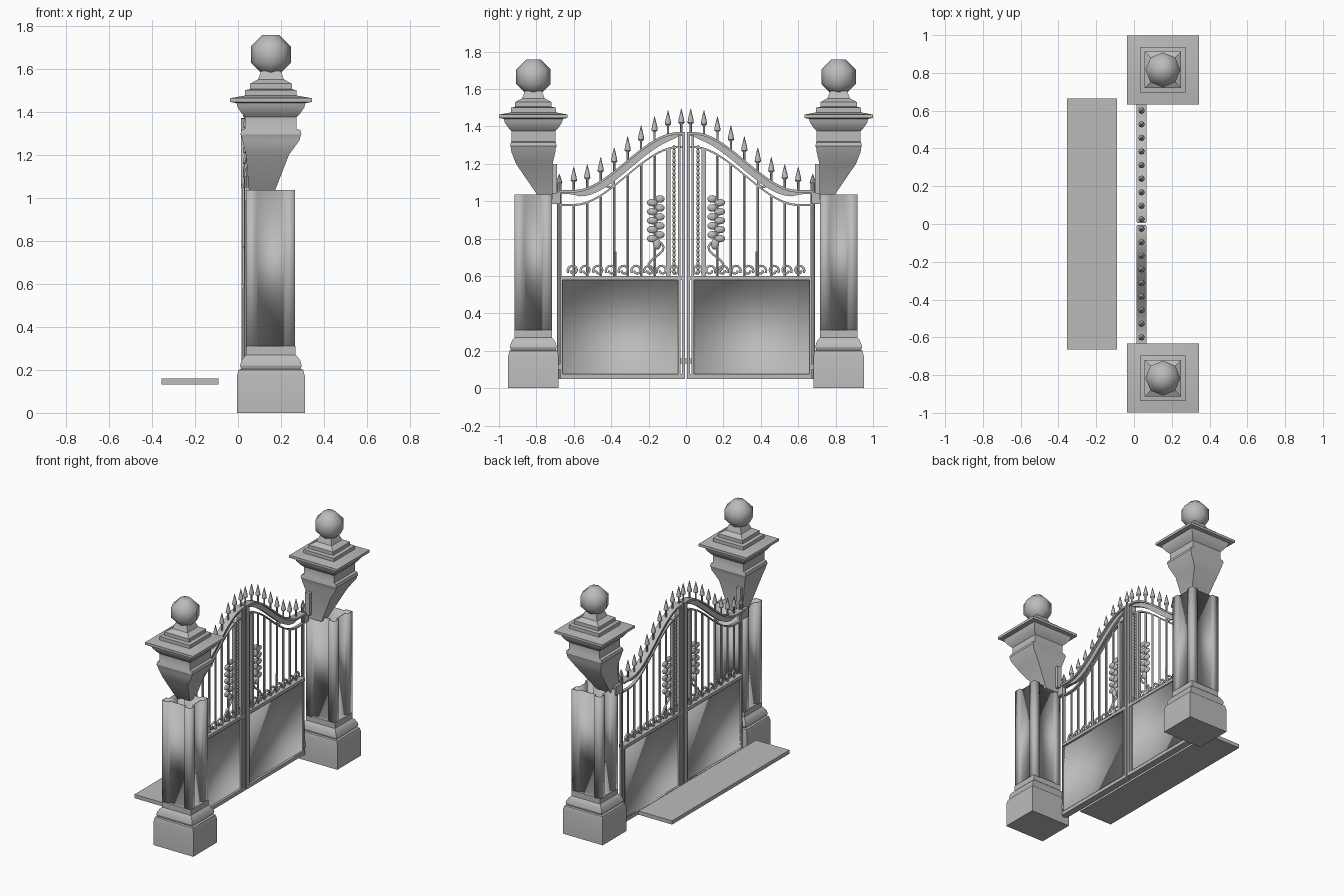
import bpy, bmesh, math
from mathutils import Matrix, Vector

if "Cube" in bpy.data.objects:
    bpy.data.objects.remove(bpy.data.objects["Cube"])

GREY = (0.5, 0.5, 0.5, 1)
stone = bpy.data.materials.new("plain grey")
stone.use_nodes = True
stone.diffuse_color = GREY
stone.node_tree.nodes["Principled BSDF"].inputs["Base Color"].default_value = GREY


def finish(bm, name, angle=30, fix=True):
    if fix:
        bmesh.ops.recalc_face_normals(bm, faces=bm.faces)
    mesh = bpy.data.meshes.new(name)
    bm.to_mesh(mesh)
    bm.free()
    mesh.materials.append(stone)
    ob = bpy.data.objects.new(name, mesh)
    bpy.context.collection.objects.link(ob)
    bpy.ops.object.select_all(action="DESELECT")
    ob.select_set(True)
    bpy.context.view_layer.objects.active = ob
    bpy.ops.object.shade_smooth_by_angle(angle=math.radians(angle))
    return ob


def loft(bm, rings, caps=True):
    rows = [[bm.verts.new(p) for p in ring] for ring in rings]
    n = len(rows[0])
    for a, b in zip(rows, rows[1:]):
        for i in range(n):
            j = (i + 1) % n
            bm.faces.new((a[i], a[j], b[j], b[i]))
    if caps:
        bm.faces.new(rows[0][::-1])
        bm.faces.new(rows[-1])


def rect(cx, cy, hx, hy, z):
    return [(cx + a * hx, cy + b * hy, z) for a, b in ((-1, -1), (1, -1), (1, 1), (-1, 1))]


def box(bm, x0, x1, y0, y1, z0, z1):
    loft(bm, [rect((x0 + x1) / 2, (y0 + y1) / 2, (x1 - x0) / 2, abs(y1 - y0) / 2, z) for z in (z0, z1)])


def lathe(bm, cx, cy, profile, n=8):
    loft(bm, [[(cx + r * math.cos(i * math.tau / n), cy + r * math.sin(i * math.tau / n), z)
               for i in range(n)] for r, z in profile])


def blob(bm, x, y, z, sx, sy, sz):
    m = Matrix.Translation((x, y, z)) @ Matrix.Diagonal((sx, sy, sz, 1))
    bmesh.ops.create_uvsphere(bm, u_segments=8, v_segments=6, radius=1, matrix=m)


def tubes(name, paths, radius):
    cu = bpy.data.curves.new(name, "CURVE")
    cu.dimensions = "3D"
    cu.bevel_depth = radius
    cu.bevel_resolution = 1
    cu.use_fill_caps = True
    for path in paths:
        sp = cu.splines.new("POLY")
        sp.points.add(len(path) - 1)
        for p, co in zip(sp.points, path):
            p.co = (*co, 1)
    cu.materials.append(stone)
    ob = bpy.data.objects.new(name, cu)
    bpy.context.collection.objects.link(ob)
    bpy.ops.object.select_all(action="DESELECT")
    ob.select_set(True)
    bpy.context.view_layer.objects.active = ob
    bpy.ops.object.convert(target="MESH")


def rail(y):
    # height of the swept top rail at distance y from the gate centre
    t = min(1, max(0, (0.6 - y) / 0.56))
    return 1.06 + 0.31 * t * t * (3 - 2 * t)


def band(bm, s, x0, x1, top, height):
    rings = []
    for i in range(25):
        y = 0.68 - 0.67 * i / 24
        z = rail(y) + top
        h = height(y)
        rings.append([(x0, s * y, z - h), (x1, s * y, z - h), (x1, s * y, z), (x0, s * y, z)])
    loft(bm, rings)


CX, CY, GX = 0.153, 0.816, 0.04      # post centre and gate plane

base_steps = [(.158, .135, 0), (.158, .135, .17), (.15, .128, .2), (.138, .12, .205), (.143, .125, .22),
              (.138, .12, .24), (.125, .11, .26), (.114, .1, .27), (.114, .1, .31)]
cap_steps = [(.132, .118, 1.265), (.137, .12, 1.285), (.142, .124, 1.295), (.137, .12, 1.315),
             (.12, .118, 1.32), (.12, .118, 1.375), (.135, .132, 1.39), (.155, .153, 1.42),
             (.16, .158, 1.44), (.19, .183, 1.445), (.19, .183, 1.463), (.12, .12, 1.475),
             (.12, .12, 1.5), (.097, .097, 1.505), (.097, .097, 1.53), (.06, .06, 1.55), (.045, .045, 1.59)]


def post(s, side):
    cy = s * CY
    # stepped plinth
    bm = bmesh.new()
    loft(bm, [rect(CX, cy, hx, hy, z) for hx, hy, z in base_steps])
    finish(bm, side + "_post_base")

    # open-topped shaft with a sunk panel on each side
    bm = bmesh.new()
    hx, hy, px, py, d = .114, .1, .066, .05, .018
    quarter = [(hx, py), (hx, hy), (px, hy), (px - .006, hy - d)]
    inner = [(hx - d, py - .006)]
    q = inner + quarter
    section = q + [(-x, y) for x, y in q[::-1]] + [(-x, -y) for x, y in q] + [(x, -y) for x, y in q[::-1]]
    loft(bm, [[(CX - .002 + x, cy + y, z) for x, y in section] for z in (.305, 1.035)], caps=False)
    shaft = finish(bm, side + "_post_shaft")
    mod = shaft.modifiers.new("wall", "SOLIDIFY")
    mod.thickness = .006

    # lopsided neck, mouldings and stepped cap
    bm = bmesh.new()
    rings = [rect(.108, cy - s * .07, .055, .033, 1.01), rect(.137, cy - s * .005, .1, .098, 1.2)]
    rings += [rect(CX, cy, a, b, z) for a, b, z in cap_steps]
    loft(bm, rings)
    finish(bm, side + "_post_cap")

    # ball finial
    bm = bmesh.new()
    lathe(bm, CX, cy, [(.1 * math.cos(a), 1.665 + .1 * math.sin(a))
                       for a in (math.radians(k) for k in (-67.5, -22.5, 22.5, 67.5))])
    finish(bm, side + "_ball_finial", 60)


def leaf(s, side):
    # frame: rails, stiles and pointed hinge stile
    bm = bmesh.new()
    for z0, z1 in ((.05, .075), (.578, .6)):
        box(bm, .016, .064, s * .008, s * .67, z0, z1)
    box(bm, .016, .064, s * .006, s * .022, .05, 1.37)
    box(bm, .02, .06, s * .03, s * .044, .06, 1.35)
    box(bm, .022, .058, s * .66, s * .672, .06, .6)
    lathe(bm, GX, s * .678, [(.012, .05), (.012, 1.09), (.017, 1.1), (.002, 1.145)])
    # hinge arms
    for z0, z1 in ((.985, 1.05), (.1, .13)):
        box(bm, .03, .06, s * .67, s * .75, z0, z1)
    box(bm, .05, .085, s * .69, s * .72, 1.04, 1.2)
    finish(bm, side + "_gate_frame")

    # sunk lower panel, dished on both faces
    bm = bmesh.new()
    for d in (1, -1):
        corners = [(.66, .578), (.042, .578), (.042, .075), (.66, .075)]
        rim = [bm.verts.new((GX + d * .018, s * y, z)) for y, z in corners]
        deep = [bm.verts.new((GX + d * .008, s * y, z)) for y, z in corners]
        faces = [(rim[i], rim[(i + 1) % 4], deep[(i + 1) % 4], deep[i]) for i in range(4)]
        faces += [(deep[0], deep[1], deep[2]), (deep[0], deep[2], deep[3])]
        for f in faces:
            bm.faces.new(f if s * d > 0 else f[::-1])
    bm.normal_update()
    for f in bm.faces:
        if abs(f.normal.x) > .9:
            out = f.normal.x * (f.calc_center_median().x - GX)
        else:
            out = f.normal.dot(Vector((0, s * .35, .33)) - f.calc_center_median())
        if out < 0:
            f.normal_flip()
    finish(bm, side + "_gate_panel", 180, fix=False)

    # swept top rails
    bm = bmesh.new()
    band(bm, s, .014, .066, 0, lambda y: .014)
    band(bm, s, .03, .05, -.01, lambda y: .012 + .035 * max(0, math.sin(math.pi * (.6 - y) / .56)) ** .5
         if .04 < y < .6 else .012)
    band(bm, s, .03, .05, -.075, lambda y: .011)
    finish(bm, side + "_top_rails")

    # vertical bars and spear heads
    bm = bmesh.new()
    ys = [.6 - .072 * i for i in range(8)]
    for y in ys[:-1]:
        lathe(bm, GX, s * y, [(.008, .6), (.008, rail(y) - .08)], 6)
    box(bm, .028, .052, s * .084, s * .108, .6, 1.285)
    for y in (.32, .386):
        lathe(bm, GX, s * (y - .008), [(.007, .6), (.007, .73)], 6)
    for y in ys + [.025]:
        z = rail(y) - .005
        lathe(bm, GX, s * y, [(.006, z), (.006, z + .045), (.017, z + .055), (.014, z + .075),
                              (.001, z + .13)])
    finish(bm, side + "_bars_and_spears", 50)

    # beaded column and leafy ornament
    bm = bmesh.new()
    for i in range(30):
        blob(bm, GX, s * .064, .62 + i * .023, .011, .009, .013)
    for i in range(5):
        z = .8 + i * .048
        blob(bm, GX, s * .18, z, .012, .03, .02)
        blob(bm, GX, s * .14, z + .02, .012, .026, .02)
    blob(bm, GX, s * .155, .77, .014, .022, .03)
    finish(bm, side + "_leaf_ornament", 60)

    # scrollwork above the panel, rail ring and ornament stem
    paths = []
    for i in range(9):
        y0 = .63 - i * .068
        paths.append([(GX, s * (y0 - .026 + r * math.cos(a)), .63 + r * math.sin(a))
                      for a, r in ((k * math.pi / 6 - .5, .03 - .0014 * k) for k in range(14))])
    paths.append([(GX, s * (.41 + .025 * math.cos(k * math.pi / 6)), 1.1 + .025 * math.sin(k * math.pi / 6))
                  for k in range(13)])
    paths.append([(GX, s * (.16 + .04 * math.sin(k * .6)), .61 + k * .018) for k in range(11)])
    tubes(side + "_scrollwork", paths, .007)


for s, side in ((-1, "near"), (1, "far")):
    post(s, side)
    leaf(s, side)

# loose ground slab
bm = bmesh.new()
box(bm, -.355, -.09, -.665, .665, .133, .16)
finish(bm, "ground_slab")
